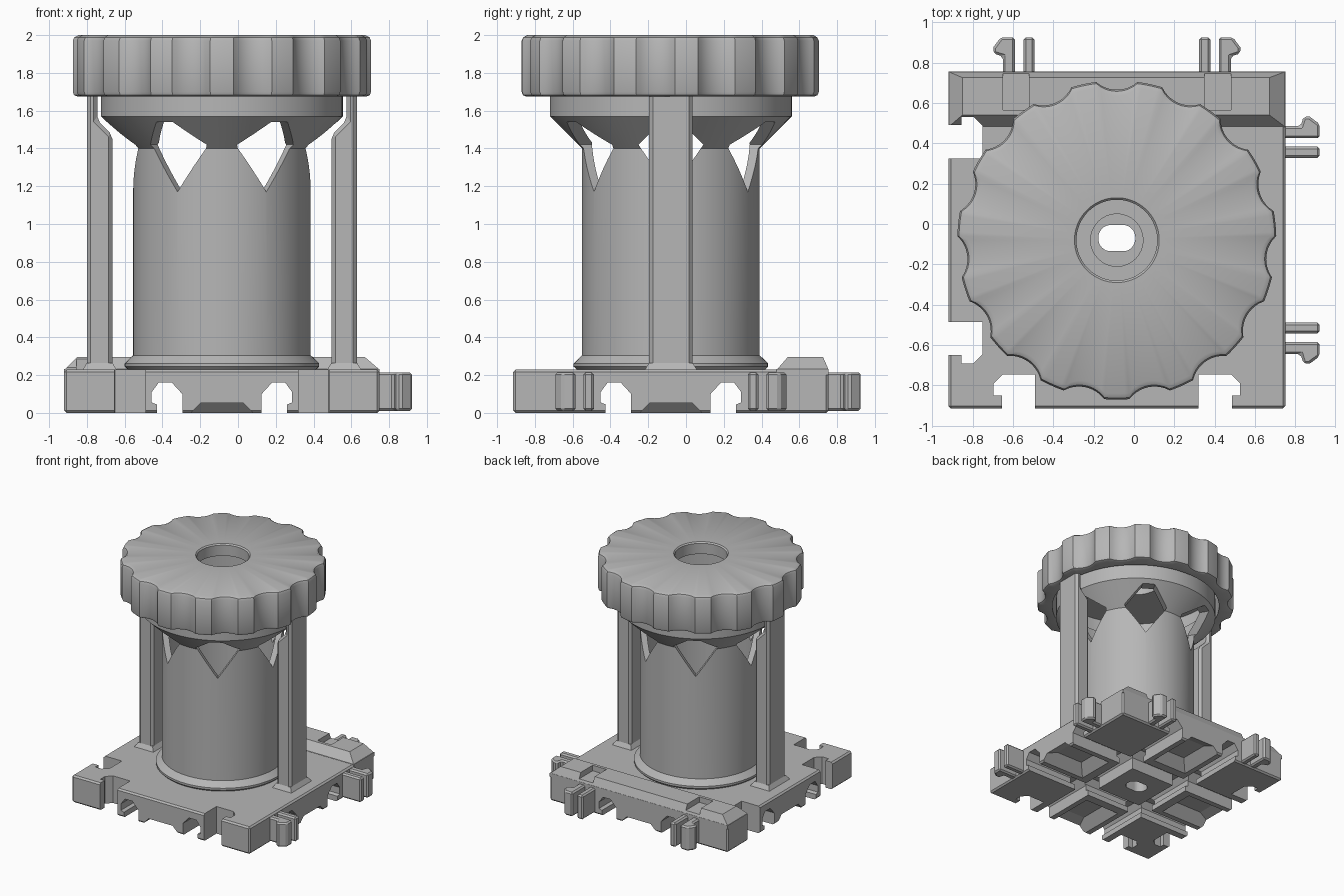
import bpy, bmesh, math
from mathutils import Matrix, Vector

if "Cube" in bpy.data.objects:
    bpy.data.objects.remove(bpy.data.objects["Cube"])

CX, CY = -0.085, -0.08          # shared axis of base, column and knob
HALF = 0.835                    # half width of the square base
AXIS = Matrix.Translation((CX, CY, 0))

grey = bpy.data.materials.new("mid_grey")
grey.diffuse_color = (0.47, 0.47, 0.47, 1)
grey.use_nodes = True
grey.node_tree.nodes["Principled BSDF"].inputs["Base Color"].default_value = grey.diffuse_color


def finish(name, bm, mat=AXIS):
    bmesh.ops.transform(bm, matrix=mat, verts=bm.verts)
    bmesh.ops.recalc_face_normals(bm, faces=bm.faces)
    me = bpy.data.meshes.new(name)
    bm.to_mesh(me)
    bm.free()
    me.materials.append(grey)
    ob = bpy.data.objects.new(name, me)
    bpy.context.collection.objects.link(ob)
    return ob


def prism(name, pts, z0, z1, mat=AXIS, top=None):
    """Extrude an outline from z0 to z1, optionally to a different top outline."""
    bm = bmesh.new()
    lo = [bm.verts.new((x, y, z0)) for x, y in pts]
    hi = [bm.verts.new((x, y, z1)) for x, y in (top or pts)]
    bm.faces.new(lo)
    bm.faces.new(hi)
    for i in range(len(pts)):
        j = (i + 1) % len(pts)
        bm.faces.new((lo[i], lo[j], hi[j], hi[i]))
    return finish(name, bm, mat)


def lathe(name, profile, n, wave=None):
    """Closed ring from (radius, z) points; wave(angle) is added where flagged."""
    bm = bmesh.new()
    rings = []
    for i in range(n):
        a = 2 * math.pi * i / n
        rings.append([bm.verts.new(((p[0] + (wave(a) if len(p) > 2 else 0)) * math.cos(a),
                                    (p[0] + (wave(a) if len(p) > 2 else 0)) * math.sin(a), p[1]))
                      for p in profile])
    for i in range(n):
        a, b = rings[i], rings[(i + 1) % n]
        for k in range(len(profile)):
            m = (k + 1) % len(profile)
            bm.faces.new((a[k], b[k], b[m], a[m]))
    return finish(name, bm)


def rect(x0, x1, y0, y1):
    return [(x0, y0), (x1, y0), (x1, y1), (x0, y1)]


def turn(quarter, flip=1):
    """Side of the base: 0 back, 1 left, 2 front, 3 right; flip mirrors along the side."""
    return AXIS @ Matrix.Rotation(quarter * math.pi / 2, 4, 'Z') @ Matrix.Diagonal((flip, 1, 1, 1))


def activate(ob):
    bpy.ops.object.select_all(action='DESELECT')
    ob.select_set(True)
    bpy.context.view_layer.objects.active = ob


def bevel(ob, w):
    m = ob.modifiers.new("bevel", 'BEVEL')
    m.width, m.segments, m.limit_method, m.angle_limit = w, 1, 'ANGLE', math.radians(40)
    activate(ob)
    bpy.ops.object.modifier_apply(modifier="bevel")


def cut(ob, cutters):
    activate(ob)
    for c in cutters:
        m = ob.modifiers.new("cut", 'BOOLEAN')
        m.operation, m.object, m.solver = 'DIFFERENCE', c, 'EXACT'
        bpy.ops.object.modifier_apply(modifier="cut")


def discard(cutters):
    for c in cutters:
        bpy.data.objects.remove(c)


def smooth(ob, deg=30):
    activate(ob)
    bpy.ops.object.shade_smooth_by_angle(angle=math.radians(deg))


# base plate and raised rail along the back
base = prism("base_plate", rect(-HALF, HALF, -HALF, HALF), 0, 0.23)
bevel(base, 0.013)
rail = prism("back_rail", rect(-HALF, HALF, 0.56, HALF), 0.2, 0.232)
rail_top = prism("back_rail_top", rect(-HALF, HALF, 0.56, HALF), 0.228, 0.297,
                 top=rect(-0.765, 0.755, 0.62, 0.805))

# latch notches on the left and front
notch = [(.405, 1), (.405, .665), (.565, .665), (.61, .71), (.61, .77), (.57, .77), (.57, 1)]
notches = [prism("notch_cutter", notch, -0.1, 0.5, turn(q, f)) for q in (1, 2) for f in (1, -1)]

# hooked channels crossing the underside, both ways
hook = [(.21, -.1), (.21, .10), (.265, .16), (.335, .16), (.372, .11),
        (.372, .055), (.345, .045), (.345, -.1)]
stand = Matrix.Rotation(math.pi / 2, 4, 'X')
channels = [prism("channel_cutter", hook, -1.2, 1.2, turn(q, f) @ stand)
            for q in (0, 1) for f in (1, -1)]

# sloped pockets under the four sides
pockets = [prism("pocket_cutter", rect(-.165, .165, .42, 1), -0.0005, 0.08, turn(q),
                 top=rect(-.085, .085, .50, 0.75)) for q in range(4)]

# central drain recess and slot
ring = [2 * math.pi * i / 32 for i in range(32)]
recess = prism("recess_cutter", [(.13 * math.cos(a), .13 * math.sin(a)) for a in ring], .17, .4)
slot = prism("slot_cutter", [(.06 * math.cos(a) + math.copysign(.032, math.cos(a)),
                              .01 + .065 * math.sin(a)) for a in ring], -.1, .4)

# clip relief in the rail
reliefs = [prism("relief_cutter", rect(.435, .565, .645, 1), 0.25, 0.5, turn(0, f)) for f in (1, -1)]

cut(base, notches + channels + pockets + [recess, slot])
cut(rail, notches)
cut(rail_top, notches + reliefs)
discard(notches + channels + pockets + reliefs + [recess, slot])

# spring clips on the right and back: a hooked arm and a straight arm
arm = [(.505, .75), (.505, 1.005), (.575, 1.005), (.612, .955), (.612, .925), (.565, .91), (.565, .75)]
for q in (0, 3):
    for f in (1, -1):
        bevel(prism("clip_hook", arm, 0.01, 0.215, turn(q, f)), 0.012)
        bevel(prism("clip_arm", rect(.408, .463, .75, 1.005), 0.01, 0.215, turn(q, f)), 0.012)

# hollow column with funnel and flange
column = lathe("column", [(.42, .225), (.495, .225), (.515, .245), (.515, .262), (.47, .305),
                          (.47, 1.40), (.64, 1.57), (.64, 1.74), (.59, 1.74), (.59, 1.60),
                          (.42, 1.43)], 96)
diamond = [(0, 1.17), (.172, 1.42), (.05, 1.54), (-.05, 1.54), (-.172, 1.42)]
windows = [prism("window_cutter", diamond, 0.2, 0.9,
                 AXIS @ Matrix.Rotation(math.radians(60 * k), 4, 'Z') @ stand)
           for k in range(6)]
spin = Matrix.Rotation(math.radians(30), 4, 'Z')
for w in windows:
    w.data.transform(AXIS @ spin @ AXIS.inverted())
cut(column, windows)
discard(windows)
smooth(column)


# scalloped knob
def scallop(a):
    step = 2 * math.pi / 15
    d = (a - math.pi / 2 + step / 2) % step - step / 2
    R, c = 0.157, 0.745 + 0.157
    inside = R * R - (c * math.sin(d)) ** 2
    if inside <= 0:
        return 0.79
    return min(0.79, c * math.cos(d) - math.sqrt(inside))


knob = lathe("knob", [(.67, 1.675), (-.025, 1.675, 1), (-.007, 1.682, 1), (0, 1.70, 1),
                      (0, 1.97, 1), (-.008, 1.988, 1), (-.03, 2.0, 1), (.21, 2.0), (.2, 1.99),
                      (.2, 1.90), (.67, 1.90)], 240, scallop)
smooth(knob, 35)

# two side posts, thinned at the top to clear the flange
for f, side in ((1, "right"), (-1, "left")):
    mat = AXIS @ Matrix.Diagonal((f, 1, 1, 1)) @ stand
    post = prism(side + "_post", [(.715, .22), (.715, 1.70), (.66, 1.70), (.66, 1.55),
                                  (.58, 1.47), (.58, .22)], -.115, .115, mat)
    bevel(post, 0.02)
    prism(side + "_post_foot", rect(.555, .74, -.14, .14), .225, .265,
          AXIS @ Matrix.Diagonal((f, 1, 1, 1)), top=rect(.58, .715, -.115, .115))
